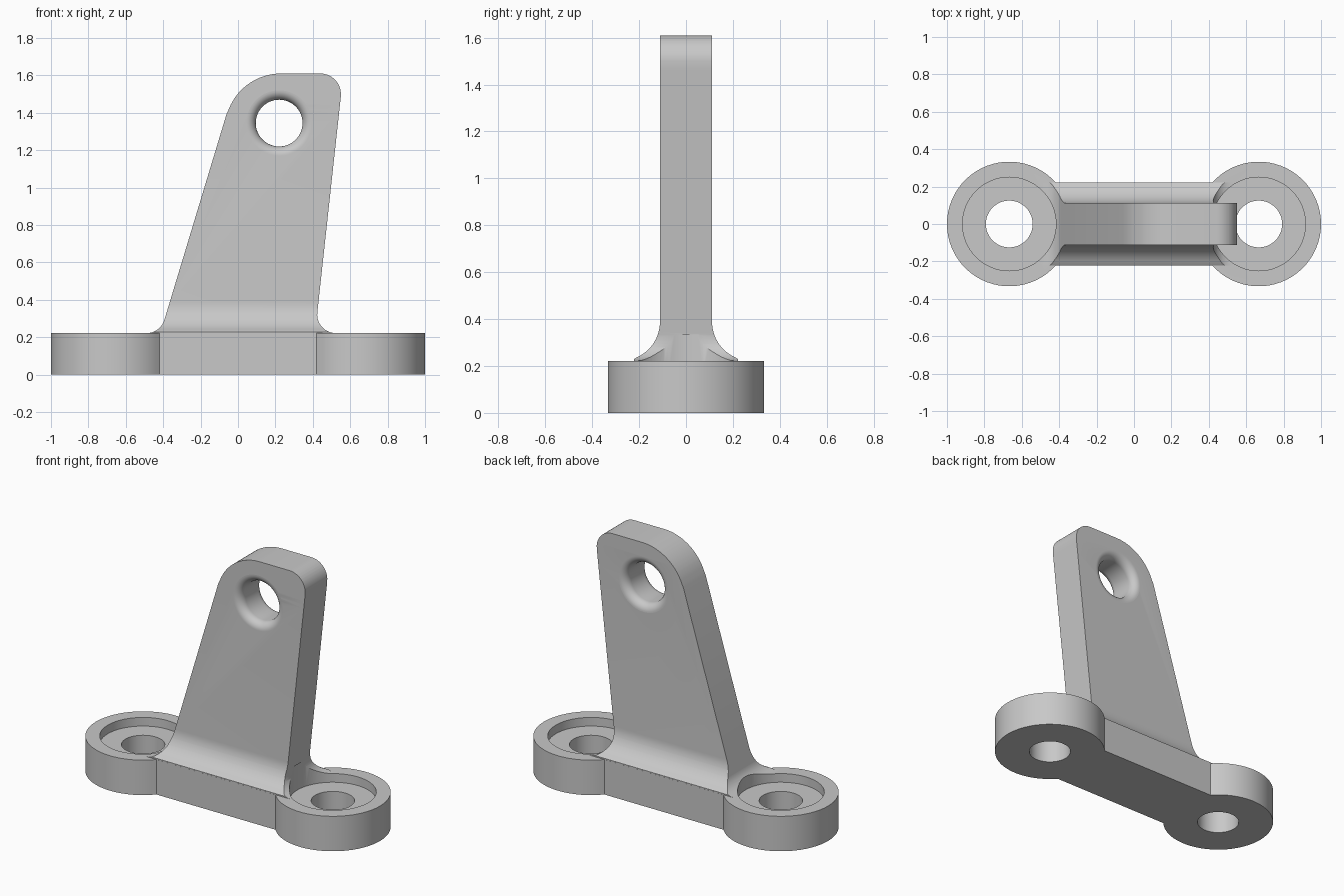
import bpy
import bmesh
from math import sin, cos, asin, pi, sqrt
from mathutils import Matrix

cube = bpy.data.objects.get("Cube")
if cube:
    bpy.data.objects.remove(cube, do_unlink=True)

BOSS_X, BOSS_R, BASE_H = 0.667, 0.333, 0.222
BAR_Y, PLATE_Y, TOP_Z = 0.222, 0.111, 1.61
HOLE_R = 0.125

grey = bpy.data.materials.new("plain_grey")
grey.use_nodes = True
grey.diffuse_color = (0.58, 0.58, 0.58, 1)
grey.node_tree.nodes["Principled BSDF"].inputs["Base Color"].default_value = grey.diffuse_color


def loft(name, rings, matrix=Matrix()):
    """Skin a closed solid through rings of equal length."""
    bm = bmesh.new()
    loops = [[bm.verts.new(p) for p in ring] for ring in rings]
    n = len(loops[0])
    for a, b in zip(loops, loops[1:]):
        for i in range(n):
            j = (i + 1) % n
            bm.faces.new((a[i], a[j], b[j], b[i]))
    bm.faces.new(loops[0][::-1])
    bm.faces.new(loops[-1])
    bmesh.ops.dissolve_limit(bm, angle_limit=0.005, verts=bm.verts, edges=bm.edges)
    bmesh.ops.transform(bm, matrix=matrix, verts=bm.verts)
    bmesh.ops.recalc_face_normals(bm, faces=bm.faces)
    mesh = bpy.data.meshes.new(name)
    bm.to_mesh(mesh)
    bm.free()
    mesh.materials.append(grey)
    obj = bpy.data.objects.new(name, mesh)
    bpy.context.collection.objects.link(obj)
    return obj


def turned(name, profile, matrix, n=64):
    """Solid of revolution about z from (radius, z) pairs."""
    return loft(name, [[(r * cos(2 * pi * i / n), r * sin(2 * pi * i / n), z)
                        for i in range(n)] for r, z in profile], matrix)


def combine(target, tool, operation):
    mod = target.modifiers.new(operation.lower(), 'BOOLEAN')
    mod.operation, mod.object, mod.solver = operation, tool, 'EXACT'
    bpy.ops.object.select_all(action='DESELECT')
    bpy.context.view_layer.objects.active = target
    target.select_set(True)
    bpy.ops.object.modifier_apply(modifier=mod.name)
    bpy.data.objects.remove(tool, do_unlink=True)


# Base: two round bosses joined by a straight bar
reach = pi - asin(BAR_Y / BOSS_R)
arc = [reach * (2 * i / 48 - 1) for i in range(49)]
right_arc = [(BOSS_X + BOSS_R * cos(a), BOSS_R * sin(a)) for a in arc]
outline = right_arc + [(-x, -y) for x, y in right_arc]
bracket = loft("bracket", [[(x, y, z) for x, y in outline] for z in (0, BASE_H)])


# Upright plate: leaning ends, rounded top corners, flared foot
def end_x(z, side, foot_x, slope, cx, cz, r, fillet=0.1):
    line = foot_x + slope * (z - BASE_H)
    fz = BASE_H + fillet
    normal = sqrt(1 + slope * slope)
    if z < fz - side * -slope / normal * fillet:
        fx = foot_x + slope * fillet + side * fillet * normal
        return fx - side * sqrt(max(0, fillet ** 2 - (fz - max(z, BASE_H)) ** 2))
    if z > cz - side * slope / normal * r:
        return cx + side * sqrt(max(0, r * r - (z - cz) ** 2))
    return line


def half_y(z, r=0.167):
    drop = max(0, BASE_H + r - max(z, BASE_H))
    return min(BAR_Y - 0.0005, PLATE_Y + r - sqrt(max(0, r * r - drop * drop)))


heights = {0.15, 0.293, 0.332}
heights |= {round(BASE_H + 0.167 * (i / 16) ** 1.5, 4) for i in range(17)}
heights |= {round(1.31 + 0.3 * sin(0.292 + (pi / 2 - 0.292) * i / 16), 4) for i in range(17)}
heights |= {round(1.5 + 0.11 * sin(pi / 2 * i / 10 - 0.1 * (1 - i / 10)), 4) for i in range(11)}
rings = []
for z in sorted(heights):
    x0 = end_x(z, -1, -0.415, 0.302, 0.23, 1.31, 0.30)
    x1 = end_x(z, 1, 0.412, 0.109, 0.44, 1.50, 0.11)
    y = half_y(z)
    rings.append([(x0, -y, z), (x1, -y, z), (x1, y, z), (x0, y, z)])
combine(bracket, loft("upright", rings), 'UNION')

# Bolt holes with shallow round recesses in both bosses
for side in (-1, 1):
    place = Matrix.Translation((side * BOSS_X, 0, 0))
    bolt = turned("bolt_cutter", [(HOLE_R, -0.1), (HOLE_R, 0.167), (0.25, 0.167), (0.25, 0.335)], place)
    combine(bracket, bolt, 'DIFFERENCE')

# Pivot hole with rounded rims on both faces
ROUND = 0.05
rim = [(HOLE_R + ROUND * (1 - cos(pi / 2 * i / 10)), PLATE_Y - ROUND + ROUND * sin(pi / 2 * i / 10))
       for i in range(11)]
rim.append((HOLE_R + ROUND, 0.2))
profile = [(r, -z) for r, z in reversed(rim)] + rim
pivot = turned("pivot_cutter", profile,
               Matrix.Translation((0.22, 0, 1.345)) @ Matrix.Rotation(pi / 2, 4, 'X'))
combine(bracket, pivot, 'DIFFERENCE')

bpy.ops.object.shade_smooth_by_angle(angle=0.5)
